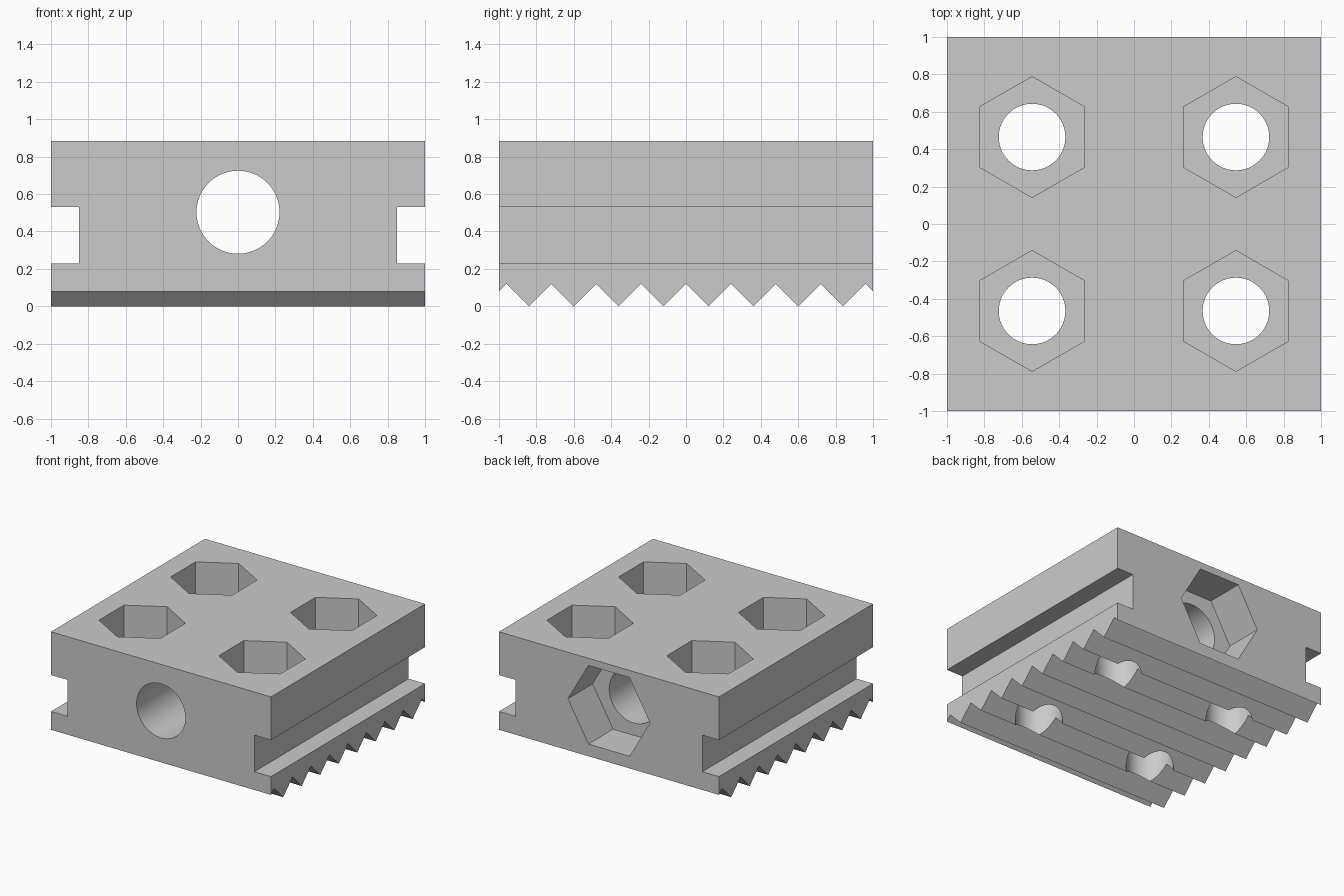
import bpy, bmesh, math
from mathutils import Matrix, Vector

cube = bpy.data.objects.get("Cube")
if cube:
    bpy.data.objects.remove(cube, do_unlink=True)

TOP, BORE_Z = 0.885, 0.503

grey = bpy.data.materials.new("plain_grey")
grey.use_nodes = True
colour = (0.6, 0.6, 0.6, 1)
grey.diffuse_color = colour
grey.node_tree.nodes["Principled BSDF"].inputs["Base Color"].default_value = colour


def make_object(name, bm):
    bmesh.ops.recalc_face_normals(bm, faces=bm.faces)
    mesh = bpy.data.meshes.new(name)
    bm.to_mesh(mesh)
    bm.free()
    mesh.materials.append(grey)
    obj = bpy.data.objects.new(name, mesh)
    bpy.context.collection.objects.link(obj)
    return obj


def cut(target, name, bm):
    """Subtract a shape from the target, then discard the cutter."""
    cutter = make_object(name, bm)
    cutter.hide_render = True
    mod = target.modifiers.new(name, "BOOLEAN")
    mod.operation, mod.solver, mod.object = "DIFFERENCE", "EXACT", cutter
    bpy.context.view_layer.objects.active = target
    bpy.ops.object.modifier_apply(modifier=mod.name)
    bpy.data.objects.remove(cutter, do_unlink=True)


def prism(start, end, radius, sides, turn=0):
    """Regular prism between two points on a shared axis."""
    start, end = Vector(start), Vector(end)
    axis = end - start
    spin = axis.to_track_quat("Z", "Y").to_matrix().to_4x4()
    place = Matrix.Translation((start + end) / 2) @ spin @ Matrix.Rotation(turn, 4, "Z")
    bm = bmesh.new()
    bmesh.ops.create_cone(bm, cap_ends=True, segments=sides, radius1=radius,
                          radius2=radius, depth=axis.length, matrix=place)
    return bm


# Block with a serrated underside, extruded across x
profile = [(1, TOP), (-1, TOP), (-1, 0.08)]
for i in range(8):
    tip = -0.84 + 0.24 * i
    profile += [(tip - 0.12, 0.12), (tip, 0)]
profile += [(0.96, 0.12), (1, 0.08)]
bm = bmesh.new()
face = bm.faces.new([bm.verts.new((-1, y, z)) for y, z in profile])
sweep = bmesh.ops.extrude_face_region(bm, geom=[face])
moved = [v for v in sweep["geom"] if isinstance(v, bmesh.types.BMVert)]
bmesh.ops.translate(bm, verts=moved, vec=(2, 0, 0))
block = make_object("clamp_block", bm)

# Side grooves
for side in (-1, 1):
    bm = bmesh.new()
    place = Matrix.Translation((side, 0, 0.38)) @ Matrix.Diagonal((0.3, 2.4, 0.3, 1))
    bmesh.ops.create_cube(bm, size=1, matrix=place)
    cut(block, "side_groove", bm)

# Long bore with a hexagonal pocket at the back
cut(block, "main_bore", prism((0, -1.2, BORE_Z), (0, 1.2, BORE_Z), 0.222, 64))
cut(block, "back_nut_pocket",
    prism((0, 0.68, BORE_Z), (0, 1.2, BORE_Z), 0.373, 6, math.radians(30)))

# Four upright bolt holes with hexagonal pockets on top
for x in (-0.545, 0.545):
    for y in (-0.465, 0.465):
        cut(block, "bolt_hole", prism((x, y, -0.2), (x, y, 1.1), 0.178, 64))
        cut(block, "top_nut_pocket",
            prism((x, y, 0.53), (x, y, 1.1), 0.323, 6))

# Make sure the pockets point the intended way and round walls look smooth
bpy.ops.object.select_all(action="DESELECT")
block.select_set(True)
bpy.context.view_layer.objects.active = block
bpy.ops.object.shade_smooth_by_angle(angle=math.radians(25))
